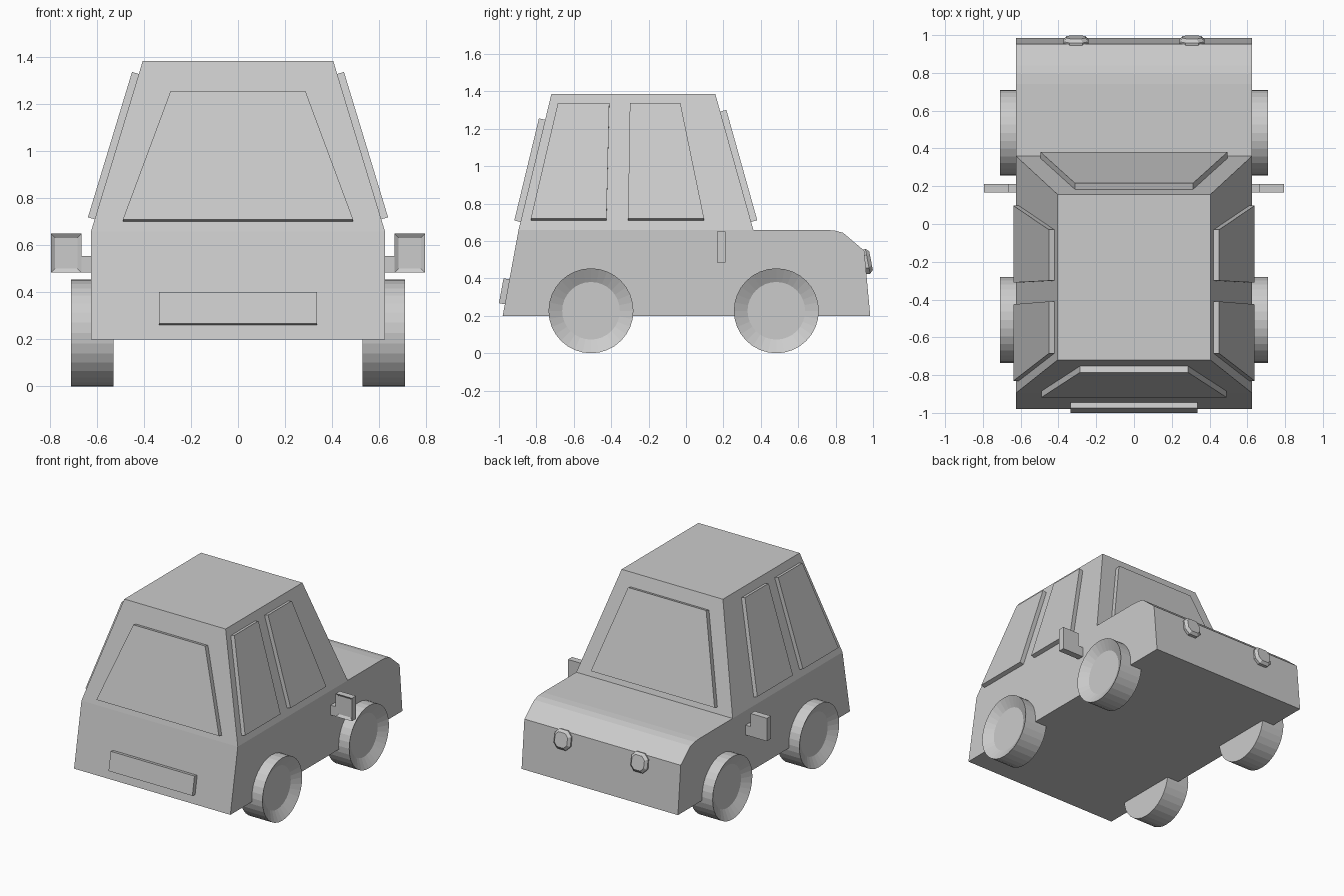
import bpy, bmesh, math
from mathutils import Vector, Matrix

if "Cube" in bpy.data.objects:
    bpy.data.objects.remove(bpy.data.objects["Cube"])

grey = bpy.data.materials.new("plain grey")
grey.diffuse_color = (0.6, 0.6, 0.6, 1)
grey.use_nodes = True
grey.node_tree.nodes["Principled BSDF"].inputs["Base Color"].default_value = grey.diffuse_color


def finish(name, bm):
    bmesh.ops.recalc_face_normals(bm, faces=bm.faces)
    me = bpy.data.meshes.new(name)
    bm.to_mesh(me)
    bm.free()
    me.materials.append(grey)
    ob = bpy.data.objects.new(name, me)
    bpy.context.collection.objects.link(ob)
    return ob


def extrude(name, pts, vec):
    """Solid made by sweeping a flat outline along vec."""
    bm = bmesh.new()
    f = bm.faces.new([bm.verts.new(p) for p in pts])
    r = bmesh.ops.extrude_face_region(bm, geom=[f], use_keep_orig=True)
    bmesh.ops.translate(bm, vec=vec, verts=[v for v in r["geom"] if isinstance(v, bmesh.types.BMVert)])
    return finish(name, bm)


def loft(name, rings):
    """Closed solid through rings with equal point counts."""
    bm = bmesh.new()
    vs = [[bm.verts.new(p) for p in r] for r in rings]
    n = len(vs[0])
    for a, b in zip(vs, vs[1:]):
        for i in range(n):
            bm.faces.new((a[i], a[(i + 1) % n], b[(i + 1) % n], b[i]))
    bm.faces.new(vs[0])
    bm.faces.new(vs[-1])
    return finish(name, bm)


# Lower body: side profile swept across the width
W, ZB, ZR = 0.625, 0.66, 1.385
profile = [(-0.98, 0.2), (-0.895, ZB), (0.74, ZB), (0.795, 0.656), (0.84, 0.644),
           (0.953, 0.548), (0.985, 0.2)]
extrude("lower_body", [(-W, y, z) for y, z in profile], (2 * W, 0, 0))


# Cabin: tapered block
def rect(w, y0, y1, z):
    return [(-w, y0, z), (w, y0, z), (w, y1, z), (-w, y1, z)]


loft("cabin", [rect(W, -0.895, 0.36, ZB), rect(0.405, -0.72, 0.157, ZR)])


# Faces of the cabin as a function of height
def side_x(z):
    return W - 0.22 * (z - ZB) / (ZR - ZB)


def rear_y(z):
    return -0.895 + 0.175 * (z - ZB) / (ZR - ZB)


def front_y(z):
    return 0.36 - 0.203 * (z - ZB) / (ZR - ZB)


# Windscreen, rear window and number plate
def across(name, y_at, w0, z0, w1, z1, out, t):
    pts = [(-w0, y_at(z0), z0), (w0, y_at(z0), z0), (w1, y_at(z1), z1), (-w1, y_at(z1), z1)]
    slope = y_at(1) - y_at(0)
    extrude(name, pts, Vector((0, out, -out * slope)).normalized() * t)


across("rear_window", rear_y, 0.49, 0.702, 0.287, 1.248, -1, 0.034)
across("windscreen", front_y, 0.495, 0.702, 0.312, 1.292, 1, 0.034)
across("rear_plate", lambda z: -0.98 + 0.185 * (z - 0.2), 0.335, 0.262, 0.335, 0.395, -1, 0.032)

for s, tag in ((-1, "left"), (1, "right")):
    # Side windows
    for part, ys in (("rear", (-0.83, -0.425, -0.41, -0.685)),
                     ("front", (-0.31, 0.097, -0.03, -0.30))):
        zs = (0.711, 0.711, 1.329, 1.329)
        extrude(f"{part}_side_window_{tag}", [(s * side_x(z), y, z) for y, z in zip(ys, zs)],
                Vector((s, 0, 0.303)).normalized() * 0.03)

    # Wheels with recessed hubs
    for part, y in (("rear", -0.508), ("front", 0.483)):
        bm = bmesh.new()
        m = Matrix.Translation((s * 0.62, y, 0.227)) @ Matrix.Rotation(s * math.pi / 2, 4, 'Y')
        bmesh.ops.create_cone(bm, cap_ends=True, segments=32, radius1=0.227, radius2=0.227,
                              depth=0.18, matrix=m)
        hub = max(bm.faces, key=lambda f: s * f.calc_center_median().x)
        bmesh.ops.inset_region(bm, faces=[hub], thickness=0.073)
        bmesh.ops.translate(bm, vec=(-s * 0.04, 0, 0), verts=hub.verts)
        finish(f"{part}_wheel_{tag}", bm)

    # Mirror: housing with inset glass, plus arm
    bm = bmesh.new()
    m = Matrix.Translation((s * 0.73, 0.189, 0.567)) @ Matrix.Diagonal((0.13, 0.046, 0.166, 1))
    bmesh.ops.create_cube(bm, size=1, matrix=m)
    glass = min(bm.faces, key=lambda f: f.calc_center_median().y)
    bmesh.ops.inset_region(bm, faces=[glass], thickness=0.025)
    bmesh.ops.translate(bm, vec=(0, 0.012, 0), verts=glass.verts)
    finish(f"mirror_{tag}", bm)
    extrude(f"mirror_arm_{tag}", [(s * 0.60, 0.166, 0.484), (s * 0.665, 0.166, 0.484),
                                  (s * 0.665, 0.166, 0.555), (s * 0.60, 0.166, 0.555)], (0, 0.046, 0))

    # Headlight: faceted lamp tilted with the nose
    def ring(k, d):
        outline = [(0.066, 0.035), (0.035, 0.068), (-0.035, 0.068), (-0.066, 0.035),
                   (-0.066, -0.035), (-0.035, -0.068), (0.035, -0.068), (0.066, -0.035)]
        tilt = Matrix.Rotation(math.radians(11), 3, 'X')
        return [Vector((s * 0.307, 0.952, 0.488)) + tilt @ Vector((x * k, d, z * k)) for x, z in outline]

    loft(f"headlight_{tag}", [ring(0.95, -0.01), ring(1, 0.02), ring(0.75, 0.038)])
